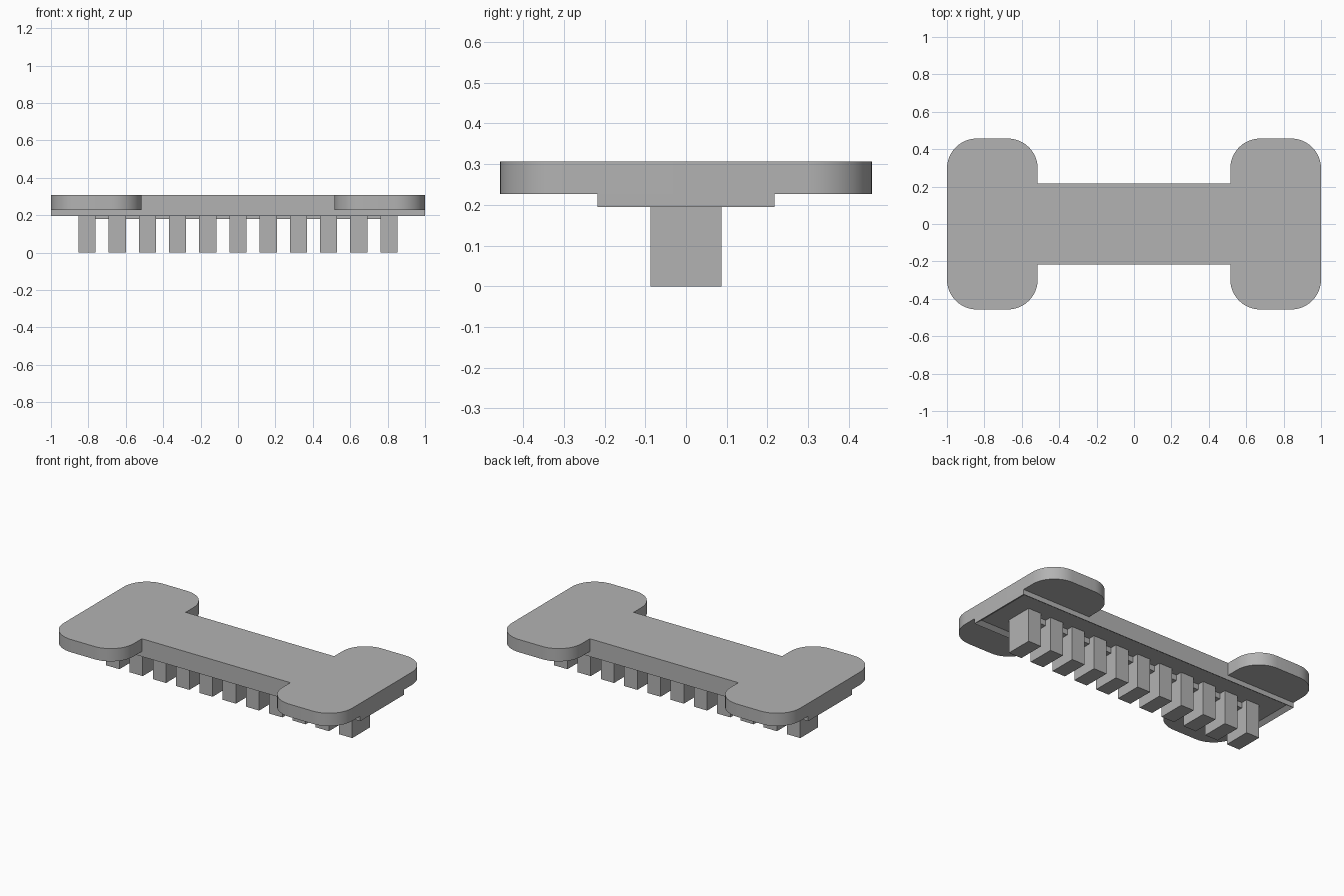
import bpy, bmesh, math

if "Cube" in bpy.data.objects:
    bpy.data.objects.remove(bpy.data.objects["Cube"], do_unlink=True)

grey = bpy.data.materials.new("plain grey")
grey.use_nodes = True
grey.diffuse_color = (0.45, 0.45, 0.45, 1)
grey.node_tree.nodes["Principled BSDF"].inputs["Base Color"].default_value = (0.45, 0.45, 0.45, 1)

BODY_Y, PAD_Y, PAD_X, RADIUS = 0.217, 0.457, 0.515, 0.16
BOTTOM, STEP, TOP = 0.195, 0.227, 0.307


def finish(name, bm):
    bmesh.ops.recalc_face_normals(bm, faces=bm.faces)
    mesh = bpy.data.meshes.new(name)
    bm.to_mesh(mesh)
    bm.free()
    mesh.materials.append(grey)
    obj = bpy.data.objects.new(name, mesh)
    bpy.context.collection.objects.link(obj)
    return obj


def add_box(bm, x0, x1, half_y, z0, z1):
    verts = bmesh.ops.create_cube(bm, size=1)["verts"]
    for v in verts:
        v.co.x = x0 if v.co.x < 0 else x1
        v.co.y *= 2 * half_y
        v.co.z = z0 if v.co.z < 0 else z1
    return verts


def arc(cx, cy, start):
    steps = 12
    return [(cx + RADIUS * math.cos(start + math.pi / 2 * i / steps),
             cy + RADIUS * math.sin(start + math.pi / 2 * i / steps)) for i in range(steps + 1)]


# Top plate: one quarter outline mirrored into a narrow middle with rounded ends
cy = PAD_Y - RADIUS
quarter = arc(1 - RADIUS, cy, 0) + arc(PAD_X + RADIUS, cy, math.pi / 2) + [(PAD_X, BODY_Y)]
half = quarter + [(-x, y) for x, y in reversed(quarter)]
outline = half + [(x, -y) for x, y in reversed(half)]
bm = bmesh.new()
face = bm.faces.new([bm.verts.new((x, y, STEP)) for x, y in outline])
ext = bmesh.ops.extrude_face_region(bm, geom=[face])
for v in ext["geom"]:
    if isinstance(v, bmesh.types.BMVert):
        v.co.z = TOP
plate = finish("top_plate", bm)
bpy.context.view_layer.objects.active = plate
plate.select_set(True)
bpy.ops.object.shade_smooth_by_angle(angle=math.radians(30))
plate.select_set(False)

# Lower tray with a shallow recess underneath
bm = bmesh.new()
add_box(bm, -1, 1, BODY_Y, BOTTOM, STEP)
bm.normal_update()
under = min(bm.faces, key=lambda f: f.calc_center_median().z)
bmesh.ops.inset_region(bm, faces=[under], thickness=0.04)
for v in under.verts:
    v.co.z += 0.02
finish("lower_tray", bm)

# Row of teeth and the rail joining them
bm = bmesh.new()
for i in range(-5, 6):
    c = i * 0.1615
    add_box(bm, c - 0.046, c + 0.046, 0.087, 0, BOTTOM + 0.02)
finish("teeth", bm)
bm = bmesh.new()
add_box(bm, -0.81, 0.81, 0.045, 0.18, BOTTOM + 0.02)
finish("tooth_rail", bm)
